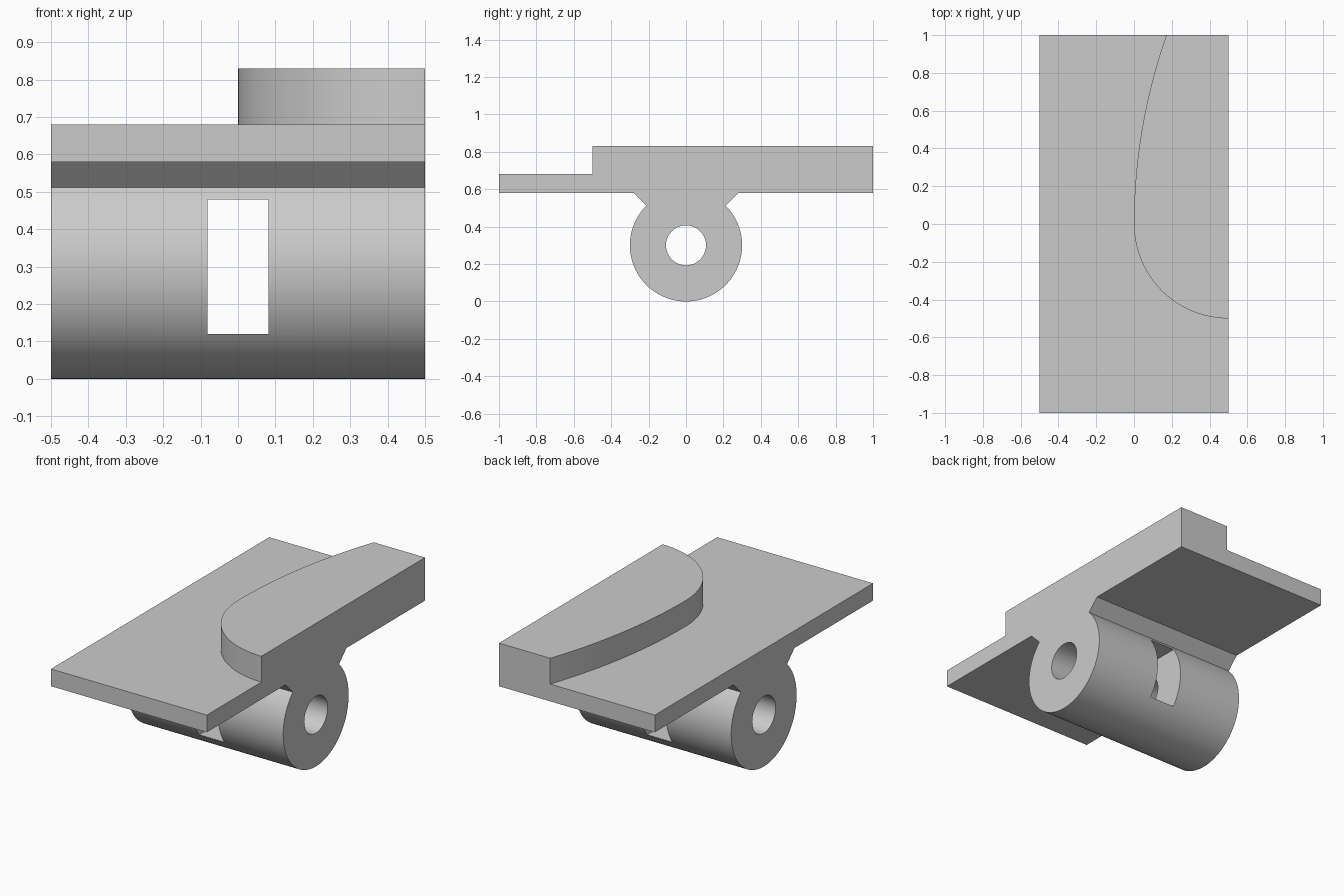
import bpy, bmesh
from math import cos, sin, pi, radians, sqrt
from mathutils import Vector

if "Cube" in bpy.data.objects:
    bpy.data.objects.remove(bpy.data.objects["Cube"])

grey = bpy.data.materials.new("light grey")
grey.use_nodes = True
colour = (0.6, 0.6, 0.6, 1)
grey.diffuse_color = colour
grey.node_tree.nodes["Principled BSDF"].inputs["Base Color"].default_value = colour


def prism(name, points, direction):
    """Extrude a closed outline of 3D points along a direction."""
    bm = bmesh.new()
    face = bm.faces.new([bm.verts.new(p) for p in points])
    new = bmesh.ops.extrude_face_region(bm, geom=[face])["geom"]
    verts = [v for v in new if isinstance(v, bmesh.types.BMVert)]
    bmesh.ops.translate(bm, verts=verts, vec=Vector(direction))
    bmesh.ops.recalc_face_normals(bm, faces=bm.faces)
    mesh = bpy.data.meshes.new(name)
    bm.to_mesh(mesh)
    bm.free()
    mesh.materials.append(grey)
    obj = bpy.data.objects.new(name, mesh)
    bpy.context.collection.objects.link(obj)
    return obj


def activate(obj):
    bpy.ops.object.select_all(action="DESELECT")
    obj.select_set(True)
    bpy.context.view_layer.objects.active = obj


def cut(obj, cutter):
    cutter.hide_render = True
    mod = obj.modifiers.new("cut", "BOOLEAN")
    mod.operation = "DIFFERENCE"
    mod.solver = "EXACT"
    mod.object = cutter
    activate(obj)
    bpy.ops.object.modifier_apply(modifier=mod.name)
    bpy.data.objects.remove(cutter)


def arc(radius, start, end, steps):
    """Points (y, z) on a circle around the barrel axis."""
    angles = [radians(start + (end - start) * i / steps) for i in range(steps + 1)]
    return [(radius * cos(a), AXIS + radius * sin(a)) for a in angles]


AXIS, LOW, TOP = 0.3, 0.58, 0.68

# Hinge body: plate, flared neck and barrel as one side outline
outline = [(-0.28, LOW), (-1, LOW), (-1, TOP), (1, TOP), (1, LOW), (0.28, LOW)]
outline += arc(0.3, 45, -225, 72)
body = prism("hinge_body", [(-0.5, y, z) for y, z in outline], (1, 0, 0))

# Pin bore along the barrel
bore = arc(0.107, 0, 360, 48)[:-1]
cut(body, prism("bore_cutter", [(-0.6, y, z) for y, z in bore], (1.2, 0, 0)))

# Slot through the middle of the barrel
slot = [(-0.081, 0.12), (0.081, 0.12), (0.081, 0.48), (-0.081, 0.48)]
cut(body, prism("slot_cutter", [(x, -0.5, z) for x, z in slot], (0, 1, 0)))

# Raised pad: tight quarter round in front, long shallow curve behind
pad = [(0.5, 1)]
pad += [(3 - sqrt(9 - (i / 24) ** 2), i / 24) for i in range(24, 0, -1)]
pad += [(0.5 - 0.5 * cos(a), -0.5 * sin(a)) for a in [i * pi / 48 for i in range(25)]]
raised = prism("raised_pad", [(x, y, TOP) for x, y in pad], (0, 0, 0.15))

for obj in (body, raised):
    activate(obj)
    bpy.ops.object.shade_smooth_by_angle(angle=radians(25))
